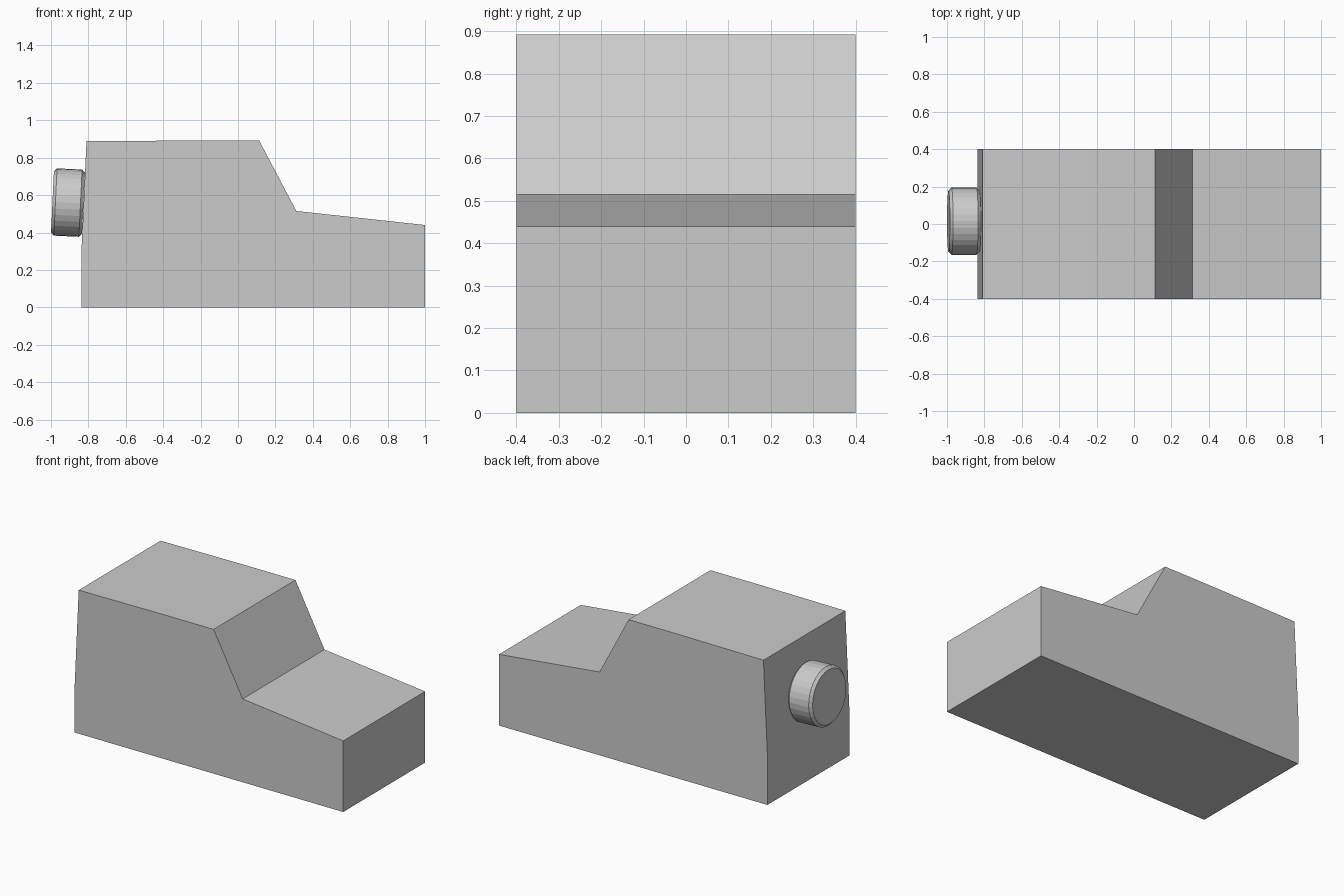
import bpy, bmesh, math
from mathutils import Matrix

if "Cube" in bpy.data.objects:
    bpy.data.objects.remove(bpy.data.objects["Cube"])


def add_object(name, bm):
    bmesh.ops.recalc_face_normals(bm, faces=bm.faces[:])
    mesh = bpy.data.meshes.new(name)
    bm.to_mesh(mesh)
    bm.free()
    obj = bpy.data.objects.new(name, mesh)
    bpy.context.collection.objects.link(obj)
    return obj


# Car body: side profile extruded across the width
profile = [(-0.837, 0), (1, 0), (1, 0.44), (0.312, 0.515), (0.113, 0.892),
           (-0.24, 0.892), (-0.81, 0.888), (-0.837, 0.3)]
bm = bmesh.new()
side = bm.faces.new([bm.verts.new((x, -0.4, z)) for x, z in profile])
ext = bmesh.ops.extrude_face_region(bm, geom=[side])
bmesh.ops.translate(bm, vec=(0, 0.8, 0),
                    verts=[v for v in ext["geom"] if isinstance(v, bmesh.types.BMVert)])
add_object("car_body", bm)

# Spare wheel: chamfered disc on the rear wall, leaning with it
bm = bmesh.new()
bmesh.ops.create_cone(bm, cap_ends=True, segments=32,
                      radius1=0.18, radius2=0.18, depth=0.166)
rims = [e for e in bm.edges if any(len(f.verts) > 4 for f in e.link_faces)]
bmesh.ops.bevel(bm, geom=rims, offset=0.016, segments=1, affect='EDGES')
wheel = add_object("spare_wheel", bm)
wheel.matrix_world = (Matrix.Translation((-0.909, 0.015, 0.56))
                      @ Matrix.Rotation(math.radians(92.7), 4, 'Y'))
